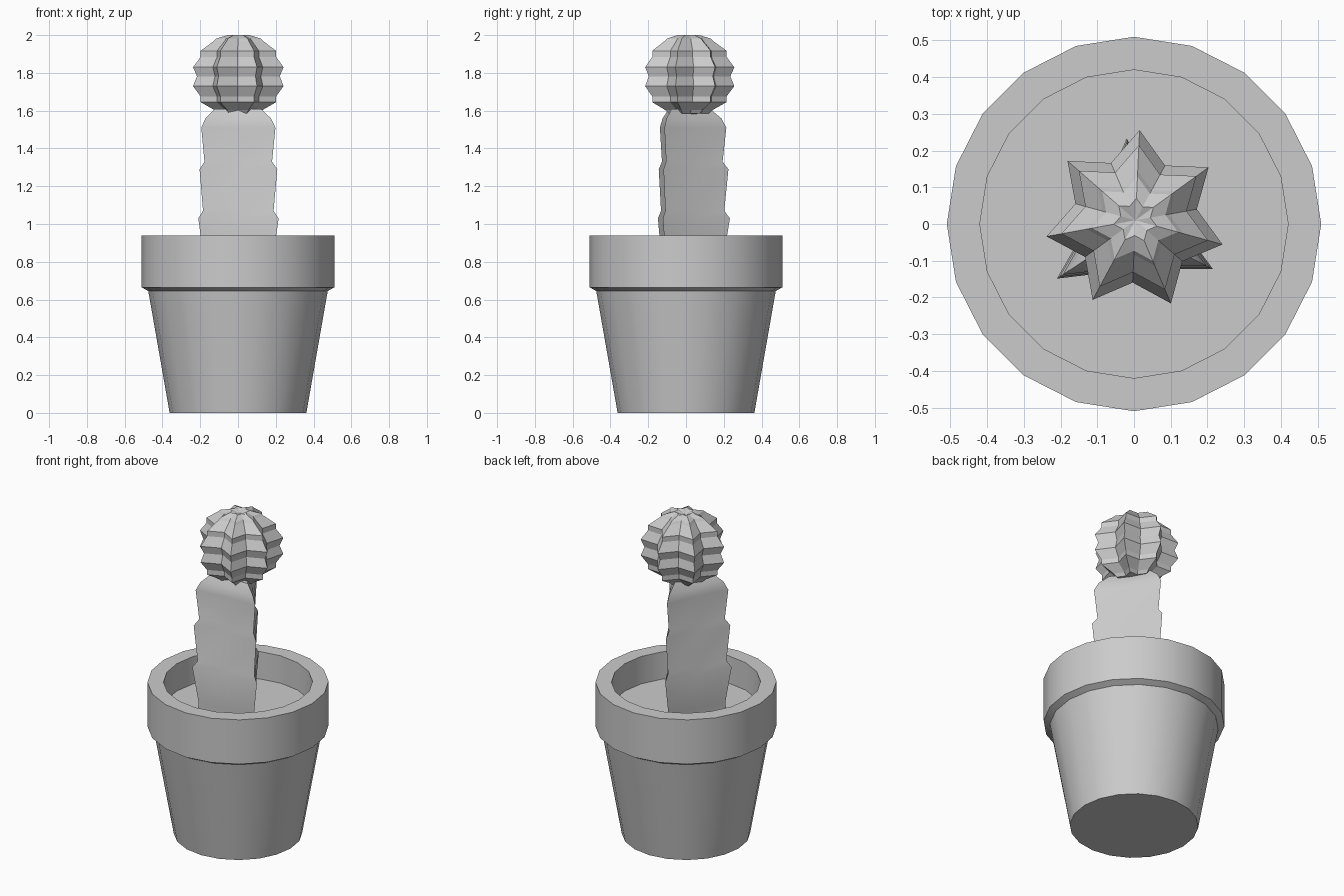
import bpy, bmesh
from math import cos, sin, radians, pi

if "Cube" in bpy.data.objects:
    bpy.data.objects.remove(bpy.data.objects["Cube"])


def lathe(name, profile, ring, center=(0, 0), smooth=None):
    """Sweep (radius, z) profile around a list of (angle, factor) ring points; r = 0 makes a pole."""
    bm = bmesh.new()
    cx, cy = center
    loops = []
    for r, z in profile:
        if r == 0:
            loops.append([bm.verts.new((cx, cy, z))] * len(ring))
        else:
            loops.append([bm.verts.new((cx + r * f * cos(a), cy + r * f * sin(a), z))
                          for a, f in ring])
    n = len(ring)
    for lo, hi in zip(loops, loops[1:]):
        for i in range(n):
            j = (i + 1) % n
            quad = list(dict.fromkeys((lo[i], lo[j], hi[j], hi[i])))
            bm.faces.new(quad)
    bmesh.ops.recalc_face_normals(bm, faces=bm.faces)
    me = bpy.data.meshes.new(name)
    bm.to_mesh(me)
    bm.free()
    ob = bpy.data.objects.new(name, me)
    bpy.context.collection.objects.link(ob)
    if smooth:
        bpy.ops.object.select_all(action='DESELECT')
        ob.select_set(True)
        bpy.context.view_layer.objects.active = ob
        bpy.ops.object.shade_smooth_by_angle(angle=radians(smooth))
    return ob


def star(points, inner, start):
    """Ring of alternating tips and valleys."""
    return [(radians(start) + i * pi / points, inner if i % 2 else 1.0)
            for i in range(points * 2)]


# Pot: tapered body, thick rim, hollow top closed by the soil
circle = [(i * pi / 10, 1.0) for i in range(20)]
lathe("pot", [(0, 0), (0.362, 0), (0.475, 0.645), (0.51, 0.665), (0.51, 0.94),
              (0.42, 0.94), (0.42, 0.75)], circle, smooth=30)
lathe("soil", [(0.42, 0.77), (0, 0.77)], circle)

# Stem: three-edged column with stepped segments
stem = [(0, 0.75), (0.21, 0.75), (0.21, 0.81), (0.246, 1.03), (0.216, 1.07),
        (0.238, 1.29), (0.207, 1.33), (0.227, 1.51), (0.2, 1.56), (0.14, 1.61), (0, 1.61)]
lathe("cactus_stem", stem, star(3, 0.45, 93.5), (-0.005, -0.013), smooth=30)

# Head: seven-ribbed ball with bumpy ribs
ball = [(0, 1.58), (0.11, 1.585), (0.13, 1.603), (0.205, 1.645), (0.205, 1.675),
        (0.246, 1.73), (0.225, 1.782), (0.246, 1.83), (0.205, 1.885), (0.205, 1.917),
        (0.135, 1.968), (0.12, 1.982), (0.06, 2.0), (0, 1.985)]
lathe("cactus_head", ball, star(7, 0.69, 87.4), (0.004, 0.01))
